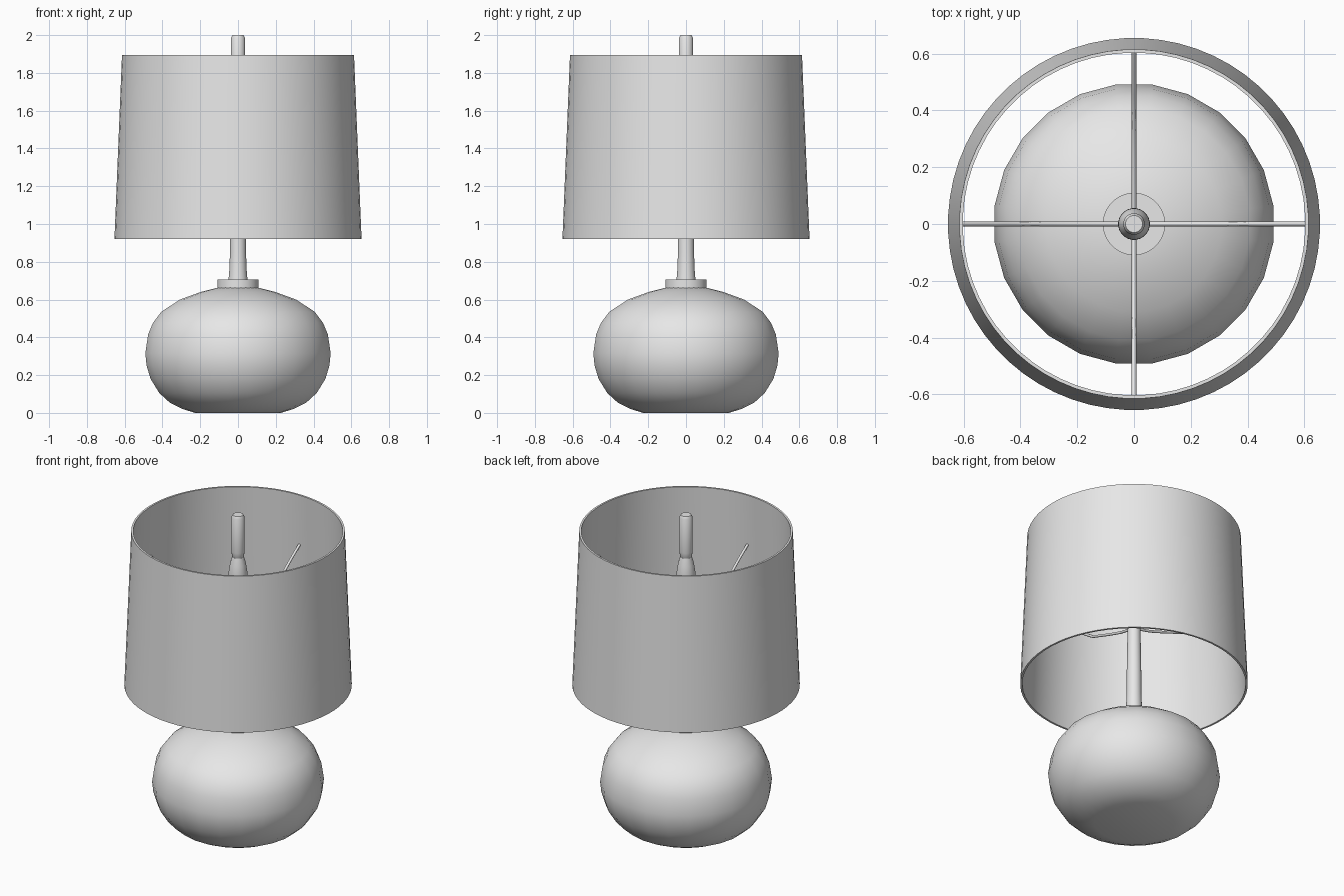
import bpy
import bmesh
from math import sin, cos, pi, radians

if "Cube" in bpy.data.objects:
    bpy.data.objects.remove(bpy.data.objects["Cube"], do_unlink=True)

grey = bpy.data.materials.new("plain_grey")
grey.use_nodes = True
grey.diffuse_color = (0.8, 0.8, 0.8, 1)
grey.node_tree.nodes["Principled BSDF"].inputs["Base Color"].default_value = (0.8, 0.8, 0.8, 1)


def smooth(obj, angle):
    bpy.ops.object.select_all(action='DESELECT')
    obj.select_set(True)
    bpy.context.view_layer.objects.active = obj
    bpy.ops.object.shade_smooth_by_angle(angle=radians(angle))


def lathe(name, profile, sides, closed=False, angle=35):
    """Turn an (r, z) profile about z; open profiles get end caps."""
    bm = bmesh.new()
    rings = []
    for r, z in profile:
        turns = [2 * pi * (i + 0.5) / sides for i in range(sides)]
        rings.append([bm.verts.new((r * cos(a), r * sin(a), z)) for a in turns])
    pairs = list(zip(rings, rings[1:]))
    if closed:
        pairs.append((rings[-1], rings[0]))
    else:
        bm.faces.new(rings[0][::-1])
        bm.faces.new(rings[-1])
    for low, high in pairs:
        for i in range(sides):
            j = (i + 1) % sides
            bm.faces.new((low[i], low[j], high[j], high[i]))
    bmesh.ops.recalc_face_normals(bm, faces=bm.faces)
    mesh = bpy.data.meshes.new(name)
    bm.to_mesh(mesh)
    bm.free()
    mesh.materials.append(grey)
    obj = bpy.data.objects.new(name, mesh)
    bpy.context.collection.objects.link(obj)
    smooth(obj, angle)
    return obj


# Rounded base body
lathe("base_body", [
    (0.23, 0), (0.3, 0.022), (0.365, 0.055), (0.42, 0.105), (0.467, 0.18),
    (0.488, 0.25), (0.495, 0.315), (0.48, 0.415), (0.455, 0.475), (0.41, 0.535),
    (0.31, 0.6), (0.2, 0.64), (0.1, 0.665)], 24, angle=45)

# Collar on the body
lathe("neck_collar", [(0.11, 0.65), (0.11, 0.705)], 32)

# Post with swollen socket and finial
lathe("post", [
    (0.051, 0.7), (0.046, 0.76), (0.043, 0.85), (0.042, 1.0), (0.038, 1.25),
    (0.04, 1.35), (0.052, 1.46), (0.056, 1.55), (0.055, 1.63), (0.046, 1.69),
    (0.034, 1.735)], 24)
lathe("finial", [
    (0.025, 1.72), (0.035, 1.74), (0.038, 1.77), (0.038, 1.985), (0.03, 2.0)], 24)

# Tapered drum shade, open at both ends
lathe("shade", [(0.655, 0.92), (0.615, 1.895), (0.603, 1.895), (0.643, 0.92)],
      64, closed=True)

# Four bent wires from the post up to the shade
path = [(0.0, 1.29), (0.12, 1.315), (0.225, 1.348), (0.367, 1.397),
        (0.46, 1.46), (0.54, 1.52), (0.617, 1.573)]
for side, turn in (("left", 0), ("back", 90), ("right", 180), ("front", 270)):
    curve = bpy.data.curves.new("wire_path", 'CURVE')
    curve.dimensions = '3D'
    curve.bevel_depth = 0.008
    curve.bevel_resolution = 2
    curve.use_fill_caps = True
    spline = curve.splines.new('POLY')
    spline.points.add(len(path) - 1)
    for point, (r, z) in zip(spline.points, path):
        point.co = (r * cos(radians(turn)), r * sin(radians(turn)), z, 1)
    wire = bpy.data.objects.new(side + "_shade_wire", curve)
    curve.materials.append(grey)
    bpy.context.collection.objects.link(wire)
    bpy.ops.object.select_all(action='DESELECT')
    wire.select_set(True)
    bpy.context.view_layer.objects.active = wire
    bpy.ops.object.convert(target='MESH')
    smooth(bpy.context.object, 50)
